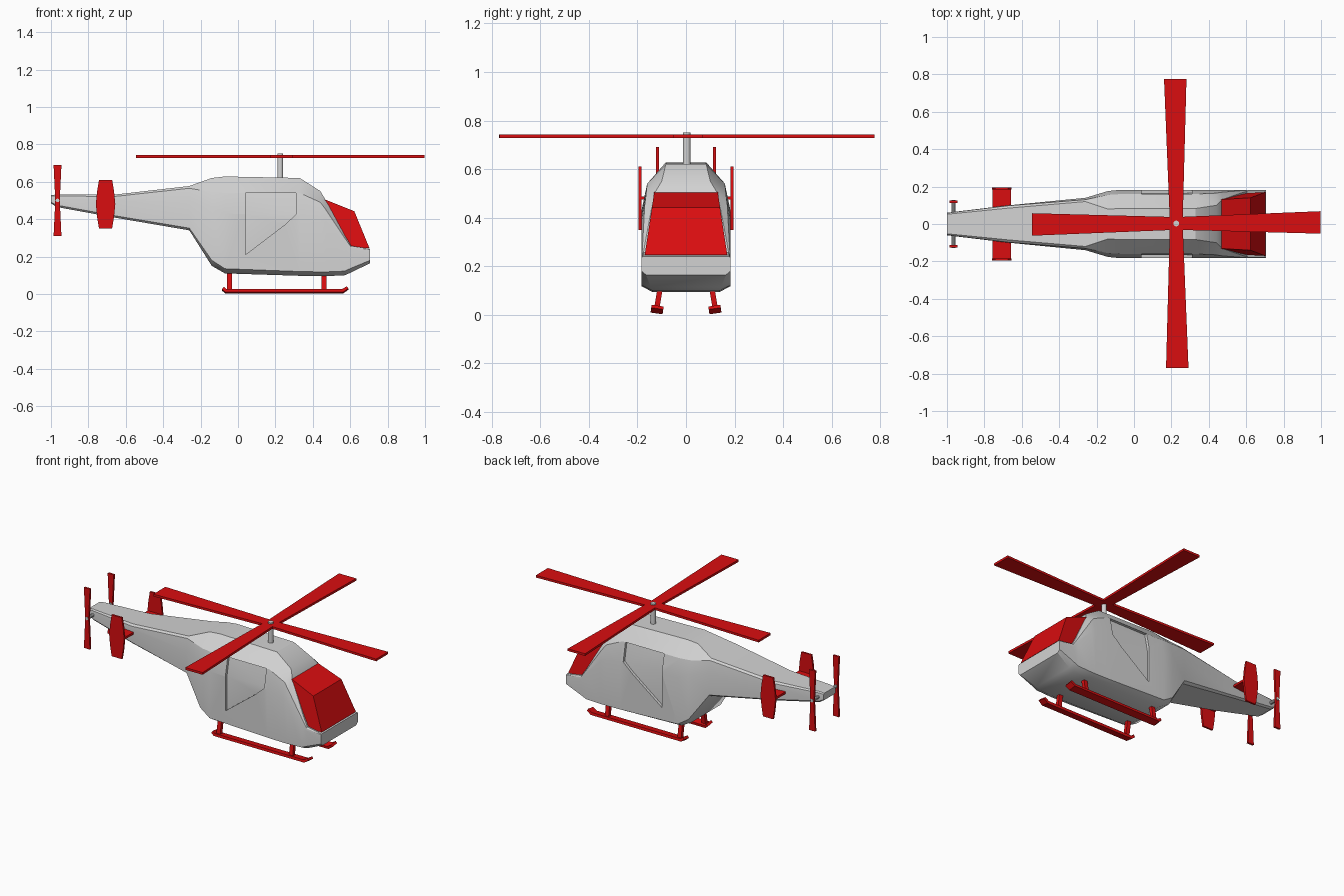
import bpy, bmesh, math
from mathutils import Matrix, Vector

if "Cube" in bpy.data.objects:
    bpy.data.objects.remove(bpy.data.objects["Cube"])


def material(name, rgb):
    m = bpy.data.materials.new(name)
    m.diffuse_color = (*rgb, 1)
    m.use_nodes = True
    m.node_tree.nodes["Principled BSDF"].inputs["Base Color"].default_value = m.diffuse_color
    return m


GREY = material("light_grey", (0.65, 0.65, 0.65))
RED = material("bright_red", (0.7, 0.004, 0.005))


def finish(name, bm, mat, M=None):
    bmesh.ops.recalc_face_normals(bm, faces=bm.faces)
    me = bpy.data.meshes.new(name)
    bm.to_mesh(me)
    bm.free()
    if M is not None:
        me.transform(M)
    if mat:
        me.materials.append(mat)
    ob = bpy.data.objects.new(name, me)
    bpy.context.collection.objects.link(ob)
    return ob


def loft(name, rings, mat, M=None):
    """Closed skin through rings with equal point counts."""
    bm = bmesh.new()
    vs = [[bm.verts.new(p) for p in r] for r in rings]
    n = len(vs[0])
    for a, b in zip(vs, vs[1:]):
        for i in range(n):
            j = (i + 1) % n
            bm.faces.new((a[i], a[j], b[j], b[i]))
    bm.faces.new(vs[0])
    bm.faces.new(vs[-1])
    return finish(name, bm, mat, M)


def plate_xz(name, outline, y, t, mat, M=None):
    """Flat plate with an outline in x and z, thickness t along y."""
    return loft(name, [[(x, y + s * t / 2, z) for x, z in outline] for s in (-1, 1)], mat, M)


def box(name, lo, hi, mat):
    outline = [(lo[0], lo[2]), (hi[0], lo[2]), (hi[0], hi[2]), (lo[0], hi[2])]
    return plate_xz(name, outline, (lo[1] + hi[1]) / 2, hi[1] - lo[1], mat)


def rod(name, a, b, r, mat, sides=10):
    a, b = Vector(a), Vector(b)
    bm = bmesh.new()
    M = Matrix.Translation((a + b) / 2) @ (b - a).to_track_quat('Z', 'Y').to_matrix().to_4x4()
    bmesh.ops.create_cone(bm, cap_ends=True, segments=sides, radius1=r, radius2=r,
                          depth=(b - a).length, matrix=M)
    return finish(name, bm, mat)


def smooth(ob, angle):
    bpy.ops.object.select_all(action='DESELECT')
    ob.select_set(True)
    bpy.context.view_layer.objects.active = ob
    bpy.ops.object.shade_smooth_by_angle(angle=math.radians(angle))


# Fuselage stations: x, heights from belly to roof, half widths from belly to roof
stations = [
    (-1.00, .485, .490, .510, .522, .528, .050, .060, .058, .052),
    (-.970, .465, .475, .510, .525, .532, .055, .064, .062, .055),
    (-.670, .410, .420, .500, .520, .530, .090, .100, .098, .085),
    (-.260, .340, .352, .490, .565, .577, .122, .140, .130, .120),
    (-.140, .150, .180, .460, .545, .620, .145, .176, .156, .080),
    (-.070, .110, .135, .430, .540, .628, .142, .183, .160, .083),
    (.330, .097, .120, .420, .540, .620, .140, .183, .160, .083),
    (.440, .095, .118, .400, .490, .550, .140, .183, .165, .100),
    (.470, .095, .118, .385, .450, .500, .140, .183, .170, .130),
    (.570, .100, .122, .280, .300, .315, .140, .183, .178, .165),
    (.605, .115, .138, .235, .250, .257, .145, .183, .181, .175),
    (.707, .165, .180, .228, .237, .241, .165, .183, .182, .178),
]
rings = []
for x, *v in stations:
    zb, zc, zs, zm, zt, wb, w, wm, wt = v
    half = [(wb, zb), (w, zc), (w, zs), (wm, zm), (wt, zt)]
    rings.append([(x, y, z) for y, z in half] + [(x, -y, z) for y, z in reversed(half)])
fuselage = loft("fuselage", rings, GREY)

# Recessed doors cut into both sides
for s in (-1, 1):
    bm = bmesh.new()
    pts = [(.04, .21), (.25, .37), (.31, .425), (.31, .54), (.04, .54), (.04, .425)]
    inner = [bm.verts.new((x, s * (.166 if z < .5 else .143), z)) for x, z in pts]
    outer = [bm.verts.new((x, s * .3, z)) for x, z in pts]
    for vs in (inner, outer):
        bm.faces.new((vs[0], vs[1], vs[2], vs[5]))
        bm.faces.new((vs[2], vs[3], vs[4], vs[5]))
    for i in range(6):
        j = (i + 1) % 6
        bm.faces.new((inner[i], inner[j], outer[j], outer[i]))
    cutter = finish("door_cutter", bm, None)
    cutter.hide_render = True
    mod = fuselage.modifiers.new("door_recess", 'BOOLEAN')
    mod.operation = 'DIFFERENCE'
    mod.solver = 'EXACT'
    mod.object = cutter
    bpy.context.view_layer.objects.active = fuselage
    bpy.ops.object.modifier_apply(modifier=mod.name)
    bpy.data.objects.remove(cutter)
smooth(fuselage, 30)

# Windscreen wedge
screen = [(.465, .505, .131), (.622, .442, .140), (.702, .247, .170),
          (.605, .245, .166), (.50, .40, .145)]
loft("windscreen", [[(x, s * w, z) for x, z, w in screen] for s in (-1, 1)], RED)

# Main rotor: mast and four tapered blades
HUB = Vector((.226, .003, .735))
smooth(rod("rotor_mast", (HUB.x, HUB.y, .60), (HUB.x, HUB.y, .75), .016, GREY), 40)
for k in range(4):
    M = Matrix.Translation(HUB) @ Matrix.Rotation(math.radians(90 * k + .4), 4, 'Z')
    outline = [(0, -.034), (.772, -.06), (.772, .06), (0, .034)]
    loft("rotor_blade", [[(x, y, z) for x, y in outline] for z in (-.007, .007)], RED, M)

# Tail: stabiliser, side fins and tail rotors
box("stabiliser", (-.757, -.19, .474), (-.657, .19, .488), RED)
rod("tail_rotor_shaft", (-.965, -.127, .50), (-.965, .127, .50), .010, GREY)
fin_half = [(.035, .35), (.045, .41), (.052, .48), (.045, .55), (.035, .61)]
fin = [(-.708 + x, z) for x, z in fin_half] + [(-.708 - x, z) for x, z in reversed(fin_half)]
blade_half = [(.021, .31), (.012, .50), (.021, .69)]
blade = [(-.965 + x, z) for x, z in blade_half] + [(-.965 - x, z) for x, z in reversed(blade_half)]
for s in (-1, 1):
    plate_xz("side_fin", fin, s * .19, .012, RED)
    plate_xz("tail_rotor", blade, s * .118, .013, RED)

# Landing gear: tilted skids with upturned ends, splayed struts
skid = [(-.086, .022), (-.068, .006), (.562, .006), (.590, .026),
        (.582, .038), (.555, .022), (-.062, .022), (-.076, .035)]
for s in (-1, 1):
    tilt = (Matrix.Translation((0, s * .122, 0)) @ Matrix.Rotation(s * math.radians(8), 4, 'X'))
    plate_xz("skid", skid, 0, .05, RED, tilt)
    for x in (-.045, .46):
        strut = [[(x + dx * .013, s * yc + dy * .011, z)
                  for dx, dy in ((-1, -1), (1, -1), (1, 1), (-1, 1))]
                 for yc, z in ((.122, .015), (.105, .12))]
        loft("skid_strut", strut, RED)
